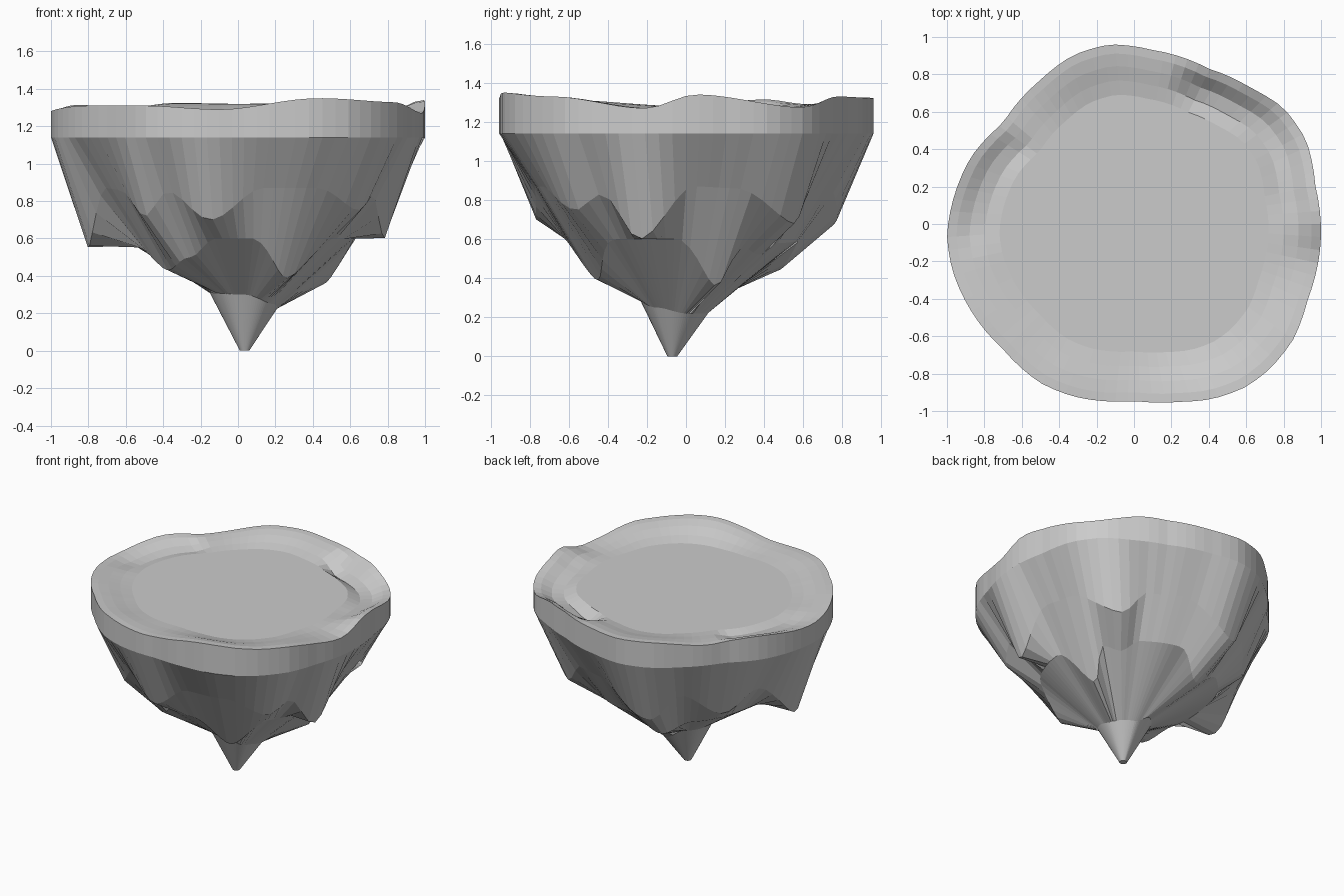
import bpy, bmesh, math

if "Cube" in bpy.data.objects:
    bpy.data.objects.remove(bpy.data.objects["Cube"])

SEG = 90


def sample(keys, angle, smooth=True):
    """Periodic interpolation of {degrees: value} keys."""
    ks = sorted((a % 360, v) for a, v in keys.items())
    ks = [(ks[-1][0] - 360, ks[-1][1])] + ks + [(ks[0][0] + 360, ks[0][1])]
    for (a0, v0), (a1, v1) in zip(ks, ks[1:]):
        if a0 <= angle <= a1:
            t = (angle - a0) / (a1 - a0)
            if smooth:
                t = t * t * (3 - 2 * t)
            return v0 + (v1 - v0) * t


def loft(name, rings):
    """Skin closed rings in order; the last ring is capped."""
    bm = bmesh.new()
    loops = [[bm.verts.new(p) for p in ring] for ring in rings]
    for a, b in zip(loops, loops[1:]):
        for i in range(SEG):
            j = (i + 1) % SEG
            bm.faces.new((a[i], a[j], b[j], b[i]))
    bm.faces.new(loops[-1])
    bmesh.ops.recalc_face_normals(bm, faces=bm.faces)
    mesh = bpy.data.meshes.new(name)
    bm.to_mesh(mesh)
    bm.free()
    ob = bpy.data.objects.new(name, mesh)
    bpy.context.collection.objects.link(ob)
    return ob


ANGLES = [i * 360 / SEG for i in range(SEG)]

# Plan outline of the island
outline_pts = [(1, -.06), (.97, .2), (.92, .45), (.8, .62), (.62, .73), (.4, .83), (.1, .93),
               (-.13, .96), (-.33, .9), (-.5, .77), (-.7, .54), (-.87, .36), (-.97, .12),
               (-1, -.06), (-.97, -.25), (-.88, -.45), (-.7, -.67), (-.5, -.85), (-.33, -.92),
               (0, -.945), (.25, -.95), (.42, -.935), (.6, -.87), (.72, -.78), (.85, -.62),
               (.93, -.4)]
outline = {math.degrees(math.atan2(y, x)): math.hypot(x, y) for x, y in outline_pts}


def outline_ring(scale, z):
    pts = []
    for a in ANGLES:
        r = sample(outline, a, False) * scale
        t = math.radians(a)
        pts.append((r * math.cos(t), r * math.sin(t), z(a)))
    return pts


def round_ring(cx, cy, radius, z):
    pts = []
    for a in ANGLES:
        t = math.radians(a)
        h = z(a)
        r = radius(h)
        pts.append((cx + r * math.cos(t), cy + r * math.sin(t), h))
    return pts


# Ground slab: vertical side, wavy rim, hollows at the back right and left, flat plateau
BASE, FLAT = 1.14, 1.27
rim = {-145: 1.31, -120: 1.31, -96: 1.29, -65: 1.35, -40: 1.33, -12: 1.27, 3: 1.34, 35: 1.275,
       55: 1.33, 90: 1.32, 110: 1.325, 135: 1.29, 155: 1.315, 180: 1.28}
hollow = {-10: 0, 12: .04, 35: .05, 62: .09, 78: 0, 138: 0, 150: .04, 178: .03, 195: 0}


def rim_mix(k, dip):
    return lambda a: FLAT + k * (sample(rim, a) - FLAT) - dip * sample(hollow, a)


loft("ground_slab", [outline_ring(1, lambda a: BASE), outline_ring(1, lambda a: sample(rim, a)),
                     outline_ring(.95, rim_mix(.95, .2)), outline_ring(.88, rim_mix(.7, .8)),
                     outline_ring(.8, rim_mix(.3, .8)), outline_ring(.72, lambda a: FLAT)])

# Rock underside: tiers with toothed lower edges narrowing to a tip
upper_teeth = {-170: .55, -152: .87, -143: .86, -129: .72, -118: .85, -101: .70, -80: .87,
               -60: .87, -41: .75, -31: .83, -17: .6, 3: .87, 18: .86, 44: .68, 57: .85,
               76: .87, 107: .67, 122: .85, 145: .69, 163: .84}
middle_teeth = {-160: .55, -140: .43, -120: .5, -103: .6, -85: .6, -61: .39, -35: .6, -3: .6,
                22: .36, 32: .56, 44: .52, 57: .58, 85: .59, 107: .44, 130: .57, 170: .6}
lower_teeth = {-160: .31, -90: .3, -30: .25, 20: .22, 70: .22, 120: .3}

loft("rock_underside", [
    outline_ring(1, lambda a: BASE),
    outline_ring(.81, lambda a: sample(upper_teeth, a)),
    round_ring(.02, -.02, lambda h: .3 + .5 * h, lambda a: sample(middle_teeth, a)),
    round_ring(.03, -.06, lambda h: .18, lambda a: sample(lower_teeth, a)),
    round_ring(.035, -.07, lambda h: .025, lambda a: 0)])
